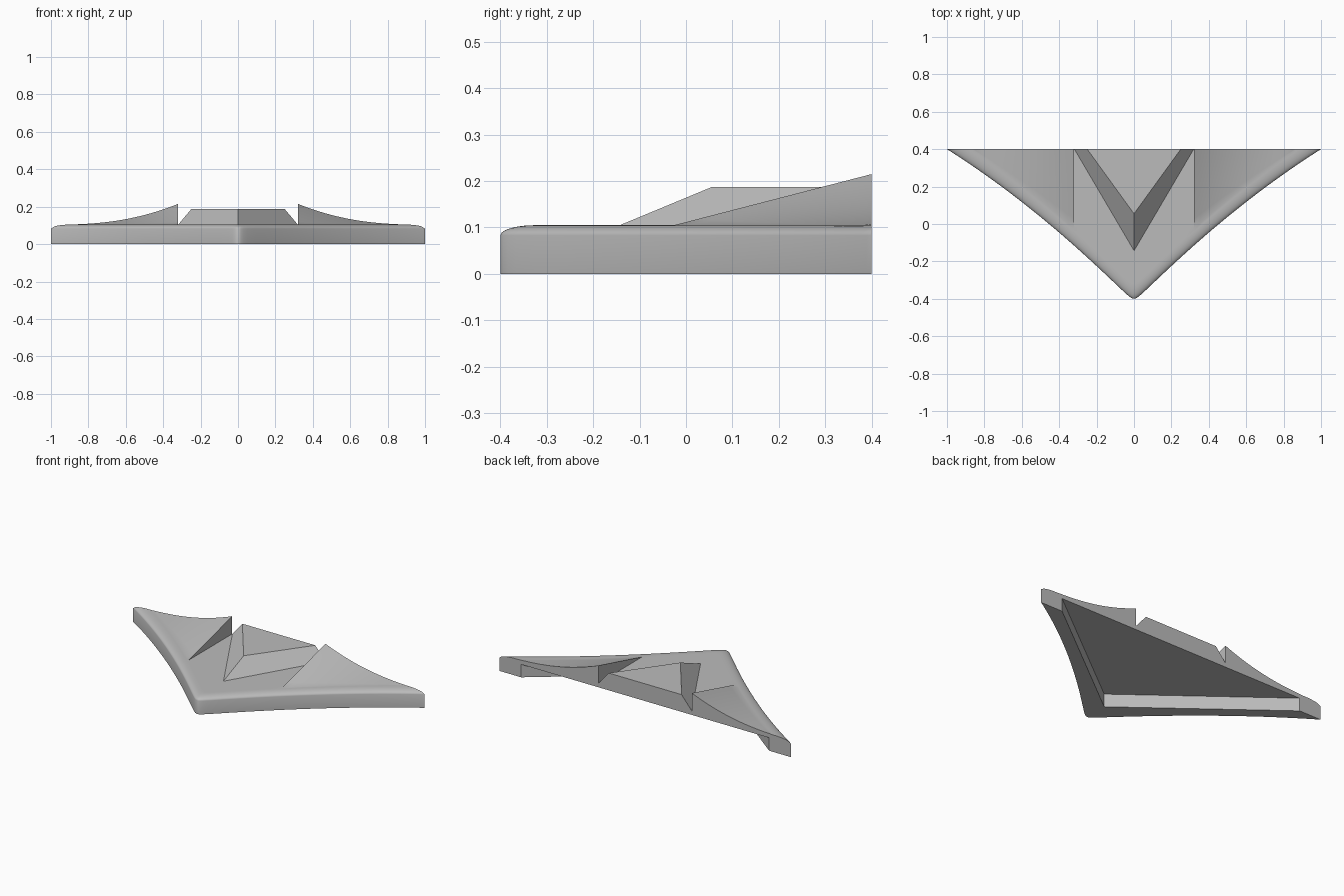
import bpy, bmesh, math

default = bpy.data.objects.get("Cube")
if default:
    bpy.data.objects.remove(default)

BACK, DECK, RIM, CEILING = 0.4, 0.105, 0.083, 0.08
FIN_X, FIN_RISE, CAVITY_X, CAVITY_TIP = 0.32, 0.11, 0.85, -0.254
ROUND = 0.075

grey = bpy.data.materials.new("plain grey")
grey.use_nodes = True
grey.diffuse_color = (0.5, 0.5, 0.5, 1)
grey.node_tree.nodes["Principled BSDF"].inputs["Base Color"].default_value = grey.diffuse_color


def outline(x):
    """Front edge of the swept wing, slightly rounded at the nose."""
    u = math.hypot(x, 0.02)
    return min(BACK, -0.42 + 0.82 * u + 0.19 * u * (1 - u))


def top_height(x, y, lifted):
    """Rounded rim, flat deck and the rising fin."""
    start = outline(x)
    t = min(1, (y - start) / ROUND)
    z = RIM + (DECK - RIM) * math.sqrt(max(0, 1 - (1 - t) ** 2))
    fin_start = start + 0.09
    if lifted and fin_start < BACK - 0.001:
        along = max(0, (y - fin_start) / (BACK - fin_start))
        across = max(0, (0.95 - abs(x)) / (0.95 - FIN_X)) ** 2.3
        z += FIN_RISE * across * along
    return z


def section(x, lifted):
    """Closed cross-section of the shell at one x."""
    start = outline(x)
    steps = [ROUND * (1 - math.cos(i * math.pi / 12)) for i in range(7)]
    ys = [min(BACK, start + s) for s in steps]
    first = min(BACK, start + 0.09)
    ys += [first + (BACK - first) * i / 8 for i in range(9)]
    points = [(x, start, 0)]
    points += [(x, y, top_height(x, y, lifted)) for y in ys]
    inner = min(BACK, CAVITY_TIP + (BACK - CAVITY_TIP) * abs(x) / CAVITY_X)
    points += [(x, BACK, CEILING), (x, inner, CEILING), (x, inner, 0)]
    return points


def finish(name, bm, smooth):
    bmesh.ops.remove_doubles(bm, verts=bm.verts, dist=0.00002)
    bmesh.ops.recalc_face_normals(bm, faces=bm.faces)
    mesh = bpy.data.meshes.new(name)
    bm.to_mesh(mesh)
    bm.free()
    mesh.materials.append(grey)
    obj = bpy.data.objects.new(name, mesh)
    bpy.context.collection.objects.link(obj)
    if smooth:
        bpy.ops.object.select_all(action="DESELECT")
        obj.select_set(True)
        bpy.context.view_layer.objects.active = obj
        bpy.ops.object.shade_smooth_by_angle(angle=math.radians(30))
    return obj


# Swept shell: the doubled column at the fin makes its upright inner wall
half = [(x, False) for x in (0.008, 0.016, 0.03, 0.05)]
half += [(0.05 + (FIN_X - 0.05) * i / 6, False) for i in range(1, 7)]
half += [(FIN_X + (CAVITY_X - FIN_X) * i / 16, True) for i in range(17)]
half += [(CAVITY_X + (1 - CAVITY_X) * i / 8, True) for i in range(1, 9)]
columns = [(-x, up) for x, up in reversed(half)] + [(0, False)] + half

bm = bmesh.new()
rings = [[bm.verts.new(p) for p in section(x, up)] for x, up in columns]
for a, b in zip(rings, rings[1:]):
    for i in range(len(a)):
        j = (i + 1) % len(a)
        bm.faces.new((a[i], a[j], b[j], b[i]))
finish("wing_shell", bm, True)

# Raised centre wedge with sloping front faces
bm = bmesh.new()
base = [bm.verts.new(p) for p in ((-0.32, BACK, 0.104), (0, -0.145, 0.104), (0.32, BACK, 0.104))]
roof = [bm.verts.new(p) for p in ((-0.25, BACK, 0.187), (0, 0.055, 0.187), (0.25, BACK, 0.187))]
bm.faces.new(base)
bm.faces.new(roof)
for i in range(3):
    j = (i + 1) % 3
    bm.faces.new((base[i], base[j], roof[j], roof[i]))
finish("centre_wedge", bm, False)
